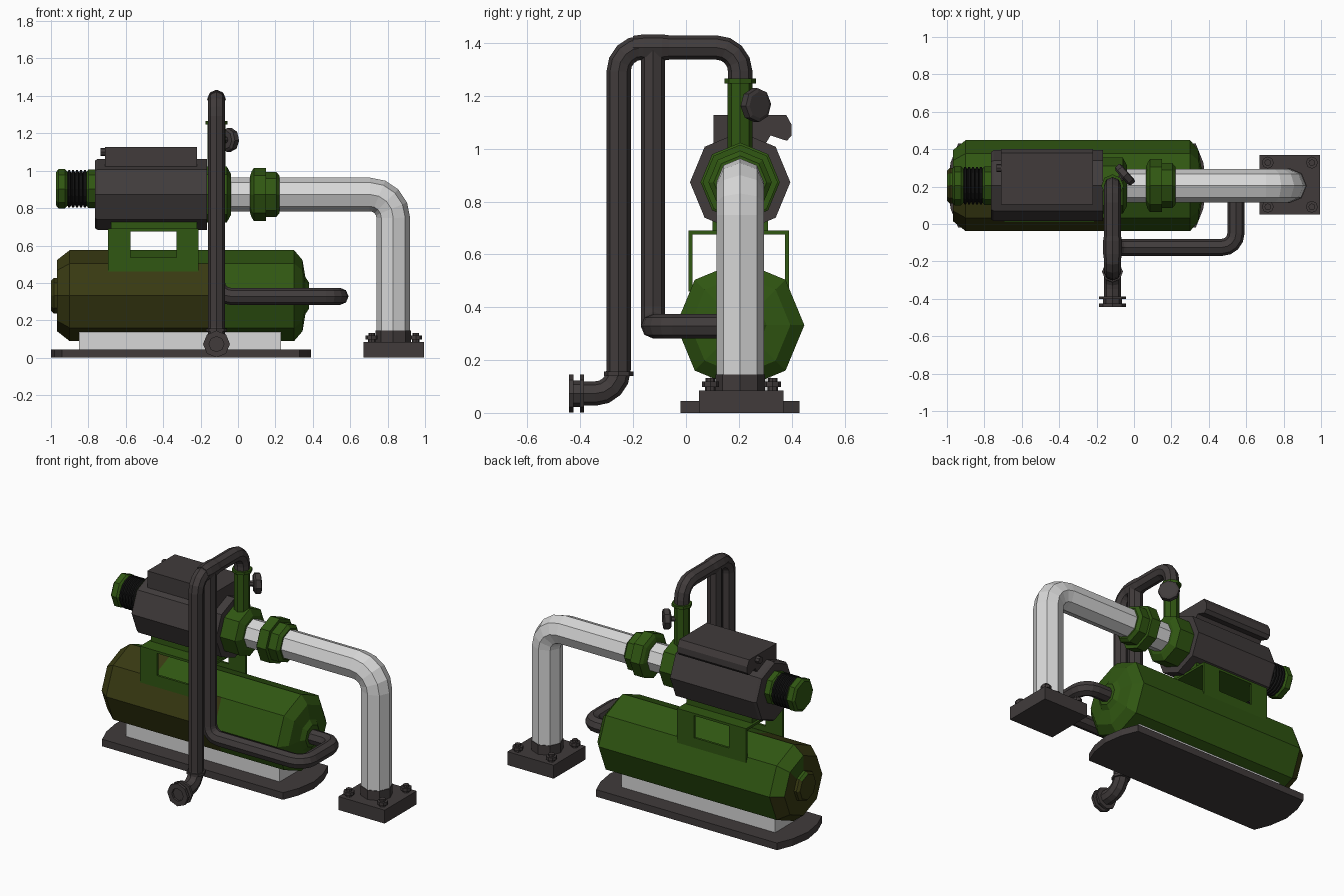
import bpy, bmesh, math
from mathutils import Vector, Matrix

cube = bpy.data.objects.get("Cube")
if cube:
    bpy.data.objects.remove(cube, do_unlink=True)


def material(name, r, g, b):
    m = bpy.data.materials.new(name)
    m.use_nodes = True
    m.diffuse_color = (r, g, b, 1)
    node = next(n for n in m.node_tree.nodes if n.type == 'BSDF_PRINCIPLED')
    node.inputs["Base Color"].default_value = (r, g, b, 1)
    node.inputs["Roughness"].default_value = 0.7
    return m


GREEN = material("green paint", 0.03, 0.095, 0.006)
OLIVE = material("weathered olive", 0.04, 0.042, 0.006)
DARK = material("dark iron", 0.052, 0.044, 0.044)
BLACK = material("black rubber", 0.008, 0.008, 0.008)
WHITE = material("pale pipe", 0.68, 0.68, 0.68)


def finish(name, bm, *mats):
    bmesh.ops.recalc_face_normals(bm, faces=bm.faces)
    mesh = bpy.data.meshes.new(name)
    bm.to_mesh(mesh)
    bm.free()
    for m in mats:
        mesh.materials.append(m)
    ob = bpy.data.objects.new(name, mesh)
    bpy.context.collection.objects.link(ob)
    return ob


def skin(bm, rings):
    """Join vertex rings with quads and cap both ends."""
    n = len(rings[0])
    for a, b in zip(rings, rings[1:]):
        for i in range(n):
            bm.faces.new((a[i], a[(i + 1) % n], b[(i + 1) % n], b[i]))
    bm.faces.new(rings[0])
    bm.faces.new(rings[-1])


def lathe(name, mat, profile, origin, axis='X', sides=8):
    """Turn (distance, radius) pairs about an axis through origin."""
    d = {'X': Vector((1, 0, 0)), 'Y': Vector((0, 1, 0)), 'Z': Vector((0, 0, 1))}.get(axis, axis)
    d = Vector(d).normalized()
    q = Vector((0, 0, 1)).rotation_difference(d)
    bm = bmesh.new()
    rings = []
    for t, r in profile:
        ring = []
        for i in range(sides):
            a = math.tau * i / sides
            ring.append(bm.verts.new(Vector(origin) + q @ Vector((r * math.cos(a), r * math.sin(a), t))))
        rings.append(ring)
    skin(bm, rings)
    return finish(name, bm, mat)


def boxes(name, mat, *bounds):
    """One object made of boxes given as x, y and z ranges."""
    bm = bmesh.new()
    for xs, ys, zs in bounds:
        lo, hi = Vector((xs[0], ys[0], zs[0])), Vector((xs[1], ys[1], zs[1]))
        bmesh.ops.create_cube(bm, size=1, matrix=Matrix.Translation((lo + hi) / 2) @ Matrix.Diagonal((*(hi - lo), 1)))
    return finish(name, bm, mat)


def extrude(name, mat, points, step):
    bm = bmesh.new()
    rings = [[bm.verts.new(Vector(p) + Vector(step) * k) for p in points] for k in (0, 1)]
    skin(bm, rings)
    return finish(name, bm, mat)


def pipe(name, mat, corners, radius, bend, sides=8, steps=4):
    """Octagonal pipe along a path with rounded right-angle corners."""
    pts = [Vector(c) for c in corners]
    path = [pts[0]]
    for a, p, b in zip(pts, pts[1:], pts[2:]):
        u, v = (a - p).normalized() * bend, (b - p).normalized() * bend
        for k in range(steps + 1):
            t = math.pi / 2 * k / steps
            path.append(p + u * (1 - math.sin(t)) + v * (1 - math.cos(t)))
    path.append(pts[-1])
    bm = bmesh.new()
    rings = []
    old = (path[1] - path[0]).normalized()
    n = Vector((0, 0, 1)) if abs(old.z) < 0.5 else Vector((1, 0, 0))
    for i, p in enumerate(path):
        before, after = path[max(i - 1, 0)], path[min(i + 1, len(path) - 1)]
        d = (after - before).normalized()
        n = old.rotation_difference(d) @ n
        old, s = d, d.cross(n)
        angles = [math.tau * k / sides for k in range(sides)]
        rings.append([bm.verts.new(p + (n * math.cos(a) + s * math.sin(a)) * radius) for a in angles])
    skin(bm, rings)
    return finish(name, bm, mat)


Y = 0.205      # centre line of the machine
X = -0.115     # plane of the thin pipes

# Base plate with tapered ends, and the pale rail on it
extrude("base_plate", DARK, [(-0.94, -0.02, 0), (0.33, -0.02, 0), (0.37, 0.08, 0), (0.39, Y, 0), (0.37, 0.33, 0),
        (0.33, 0.43, 0), (-0.94, 0.43, 0), (-0.98, 0.33, 0), (-1, Y, 0), (-0.98, 0.08, 0)], (0, 0, 0.045))
boxes("support_rail", WHITE, ((-0.85, 0.23), (0.09, 0.32), (0.045, 0.15)))

# Tank, with a weathered patch on its front left
tank = lathe("tank", GREEN, [(-1, 0.08), (-0.985, 0.095), (-0.968, 0.095), (-0.968, 0.19), (-0.9, 0.243), (-0.62, 0.243),
             (-0.14, 0.243), (0.3, 0.243), (0.345, 0.19), (0.36, 0.1), (0.38, 0.07)], (0, Y, 0.332))
tank.data.materials.append(OLIVE)
for f in tank.data.polygons:
    c = f.center
    front = c.y < Y and c.x < -0.14 and (c.z < 0.48 or c.x < -0.62)
    end = c.x < -0.9 and c.z < 0.4
    if front or end:
        f.material_index = 1

# Bracket: top plate and two windowed side plates
parts = [((-0.695, -0.21), (0.01, 0.39), (0.675, 0.69)), ((-0.68, -0.22), (0.1, 0.31), (0.69, 0.74))]
for ys in ((0.01, 0.025), (0.375, 0.39)):
    parts += [((-0.695, -0.575), ys, (0.46, 0.68)), ((-0.33, -0.21), ys, (0.46, 0.68)),
              ((-0.58, -0.32), ys, (0.46, 0.535))]
boxes("motor_bracket", GREEN, *parts)

# Motor housing and terminal cover
lathe("motor_housing", DARK, [(-0.765, 0.18), (-0.75, 0.19), (-0.165, 0.19)], (0, Y, 0.873))
extrude("terminal_cover", DARK, [(-0.71, y, z) for y, z in ((0.105, 1), (0.105, 1.127), (0.38, 1.127), (0.4, 1.09),
        (0.4, 1.05), (0.382, 1.03), (0.32, 1.05), (0.29, 1))], (0.49, 0, 0))
lathe("cable_gland", DARK, [(-0.735, 0.022), (-0.7, 0.022)], (0, 0.3, 1.1))

# Fan end: cap, ribbed sleeve and collar
fan = (0, Y, 0.903)
lathe("fan_cap", GREEN, [(-0.972, 0.09), (-0.96, 0.105), (-0.925, 0.105), (-0.91, 0.09)], fan)
ribs = []
for i in range(5):
    x = -0.912 + i * 0.021
    ribs += [(x, 0.088), (x + 0.005, 0.1), (x + 0.014, 0.1), (x + 0.019, 0.088)]
lathe("ribbed_sleeve", BLACK, ribs, fan, sides=16)
lathe("fan_collar", GREEN, [(-0.81, 0.09), (-0.8, 0.103), (-0.76, 0.103)], fan)

# Pump head, suction pipe and coupling
axis = (0, Y, 0.873)
lathe("pump_head", GREEN, [(-0.17, 0.15), (-0.06, 0.15), (-0.038, 0.11)], axis)
pipe("suction_pipe", WHITE, [(-0.05, Y, 0.873), (0.83, Y, 0.873), (0.83, Y, 0.1)], 0.09, 0.125)
lathe("coupling", GREEN, [(0.065, 0.1), (0.072, 0.122), (0.085, 0.142), (0.15, 0.142), (0.15, 0.12),
      (0.205, 0.12), (0.222, 0.1)], axis)

# Foot of the suction pipe with four bolts
boxes("foot_block", DARK, ((0.67, 0.995), (0.05, 0.37), (0, 0.085)))
lathe("foot_socket", DARK, [(0.08, 0.094), (0.145, 0.094)], (0.83, Y, 0), 'Z')
for sx in (-1, 1):
    for sy in (-1, 1):
        lathe("foot_bolt", DARK, [(0.08, 0.02), (0.098, 0.02), (0.098, 0.032), (0.118, 0.032), (0.118, 0.018),
              (0.132, 0.018)], (0.833 + sx * 0.118, 0.21 + sy * 0.118, 0), 'Z')

# Thin discharge pipe, its branch to the tank, and fittings
pipe("discharge_pipe", DARK, [(X, -0.42, 0.073), (X, -0.255, 0.073), (X, -0.255, 1.383), (X, Y, 1.383),
     (X, Y, 1.24)], 0.046, 0.09)
pipe("branch_pipe", DARK, [(X, -0.125, 1.385), (X, -0.125, 0.328), (0.545, -0.125, 0.328), (0.545, Y, 0.328),
     (0.35, Y, 0.328)], 0.046, 0.075)
lathe("tee_joint", DARK, [(-0.2, 0.044), (-0.16, 0.05), (-0.09, 0.05), (-0.05, 0.044)], (X, 0, 1.383), 'Y')
lathe("pipe_collar", DARK, [(0.14, 0.056), (0.157, 0.056)], (X, -0.255, 0), 'Z')
lathe("outlet_flange", DARK, [(-0.43, 0.04), (-0.443, 0.04), (-0.443, 0.072), (-0.425, 0.072), (-0.425, 0.05),
      (-0.402, 0.05), (-0.402, 0.072), (-0.387, 0.072)], (X, 0, 0.073), 'Y')

# Riser on the pump head, with a gauge
lathe("riser", GREEN, [(0.95, 0.047), (1.247, 0.047), (1.247, 0.06), (1.265, 0.06)], (X, Y, 0), 'Z')
lathe("pressure_gauge", DARK, [(0, 0.018), (0.065, 0.018), (0.065, 0.05), (0.075, 0.064), (0.105, 0.064),
      (0.11, 0.05)], (X, Y, 1.165), (0.75, 0.66, 0))
